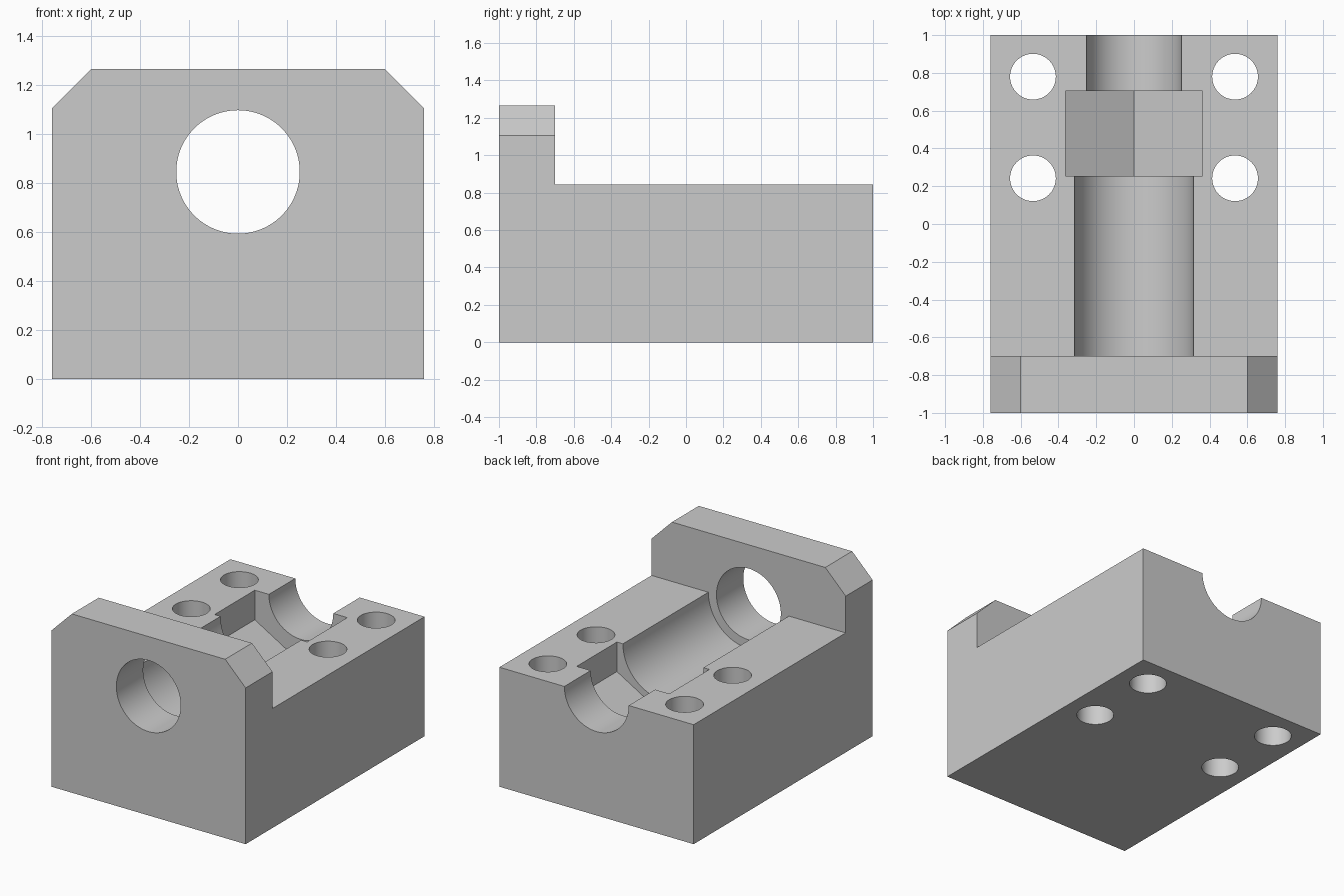
import bpy, bmesh, math
from mathutils import Matrix

cube = bpy.data.objects.get("Cube")
if cube:
    bpy.data.objects.remove(cube)

AXIS_Z = 0.845          # height of the bore axis and of the lower deck
HALF_W = 0.76
PLATE_BACK = -0.70

grey = bpy.data.materials.new("light_grey")
grey.use_nodes = True
grey.diffuse_color = (0.6, 0.6, 0.6, 1)
grey.node_tree.nodes["Principled BSDF"].inputs["Base Color"].default_value = (0.6, 0.6, 0.6, 1)


def make_object(name, bm):
    bmesh.ops.recalc_face_normals(bm, faces=bm.faces)
    mesh = bpy.data.meshes.new(name)
    bm.to_mesh(mesh)
    bm.free()
    mesh.materials.append(grey)
    obj = bpy.data.objects.new(name, mesh)
    bpy.context.collection.objects.link(obj)
    return obj


def extrude_y(name, profile, y0, y1):
    """Extrude an (x, z) outline from y0 to y1."""
    bm = bmesh.new()
    face = bm.faces.new([bm.verts.new((x, y0, z)) for x, z in profile])
    ext = bmesh.ops.extrude_face_region(bm, geom=[face])["geom"]
    verts = [v for v in ext if isinstance(v, bmesh.types.BMVert)]
    bmesh.ops.translate(bm, verts=verts, vec=(0, y1 - y0, 0))
    return make_object(name, bm)


def ring(radius, sides, start=0.0):
    """Regular outline around the bore axis."""
    angles = [start + math.tau * i / sides for i in range(sides)]
    return [(radius * math.cos(a), AXIS_Z + radius * math.sin(a)) for a in angles]


def cut(target, cutter):
    mod = target.modifiers.new("cut", "BOOLEAN")
    mod.operation = "DIFFERENCE"
    mod.solver = "EXACT"
    mod.object = cutter
    bpy.context.view_layer.objects.active = target
    bpy.ops.object.modifier_apply(modifier=mod.name)
    bpy.data.objects.remove(cutter)


# Block with the chamfered end-plate outline
right_side = [(HALF_W, 0), (HALF_W, 1.105), (0.60, 1.265)]
outline = right_side + [(-x, z) for x, z in reversed(right_side)]
block = extrude_y("bearing_block", outline, -1, 1)

# Lower deck behind the end plate
deck = [(-1, AXIS_Z), (1, AXIS_Z), (1, 2), (-1, 2)]
cut(block, extrude_y("deck_cutter", deck, PLATE_BACK, 1.2))

# Through bore, wider channel and hexagonal nut pocket
cut(block, extrude_y("bore_cutter", ring(0.252, 96), -1.2, 1.2))
cut(block, extrude_y("channel_cutter", ring(0.315, 96), PLATE_BACK, 0.4))
hex_radius = 0.362 / math.cos(math.pi / 6)
cut(block, extrude_y("nut_pocket_cutter", ring(hex_radius, 6, math.pi / 6), 0.255, 0.705))

# Four vertical bolt holes
for x in (-0.535, 0.535):
    for y in (0.242, 0.78):
        bm = bmesh.new()
        bmesh.ops.create_cone(bm, cap_ends=True, segments=64, radius1=0.121, radius2=0.121,
                              depth=2, matrix=Matrix.Translation((x, y, 0.5)))
        cut(block, make_object("bolt_hole_cutter", bm))

# Smooth bores, sharp machined edges
bpy.ops.object.select_all(action="DESELECT")
block.select_set(True)
bpy.context.view_layer.objects.active = block
bpy.ops.object.shade_smooth_by_angle(angle=math.radians(30))
